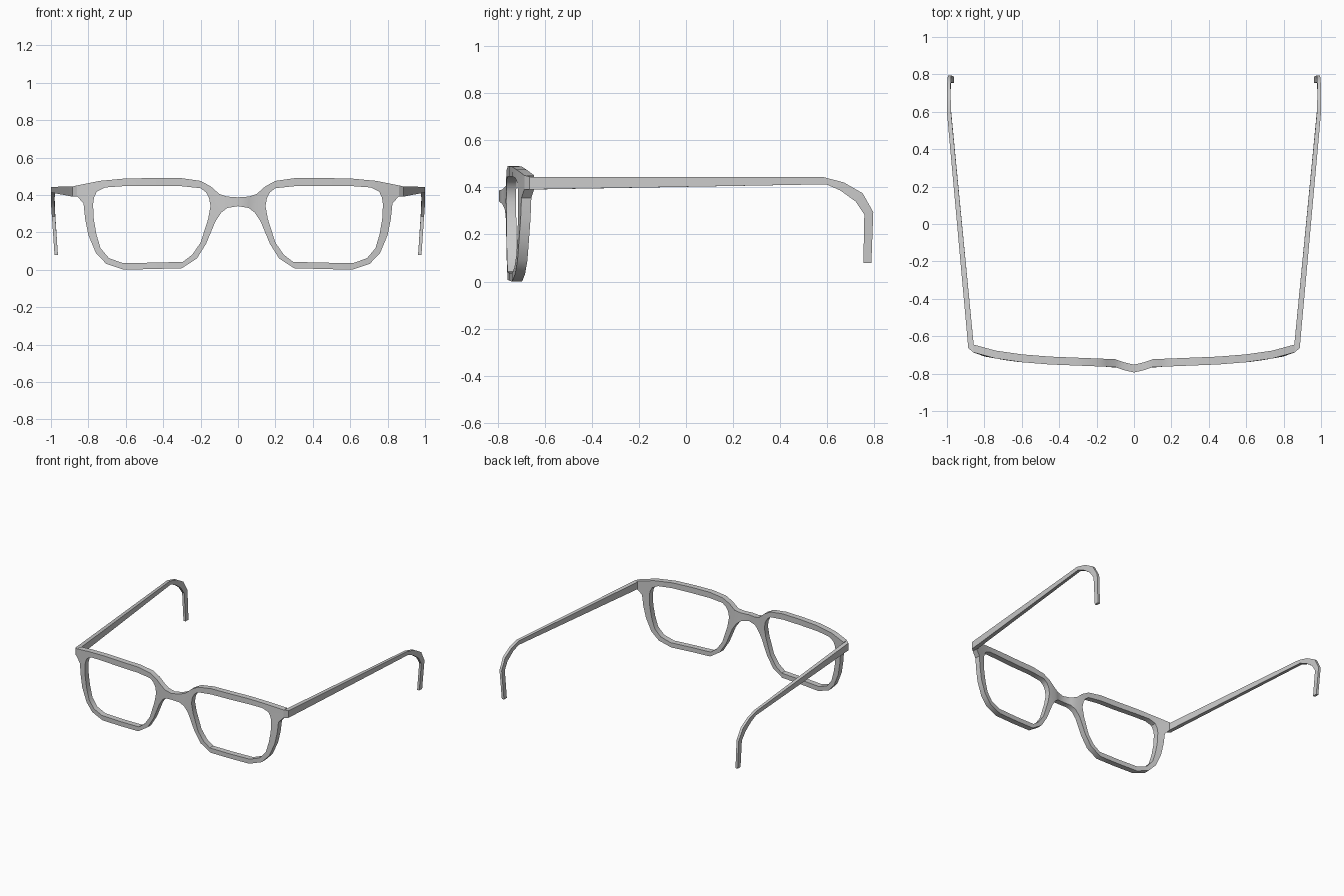
import bpy, bmesh, math

DEPTH = 0.042

# Wrap curve of the front, seen from above: (x, middle y)
WRAP = [(0, -0.773), (0.05, -0.762), (0.1, -0.744), (0.45, -0.730),
        (0.65, -0.714), (0.8, -0.687), (0.88, -0.658)]

# Rim profile around one lens: outer x, z, inner x, z
RIM = [(0.10, 0.405, 0.155, 0.385), (0.145, 0.445, 0.172, 0.415),
       (0.20, 0.475, 0.20, 0.436), (0.305, 0.49, 0.305, 0.447),
       (0.45, 0.49, 0.45, 0.447),
       (0.60, 0.488, 0.61, 0.447), (0.74, 0.475, 0.71, 0.44),
       (0.86, 0.451, 0.755, 0.418), (0.86, 0.392, 0.77, 0.385),
       (0.826, 0.355, 0.775, 0.35), (0.817, 0.27, 0.771, 0.27),
       (0.80, 0.185, 0.757, 0.19), (0.76, 0.09, 0.735, 0.115),
       (0.705, 0.032, 0.69, 0.062), (0.61, 0.0, 0.615, 0.035),
       (0.45, 0.004, 0.45, 0.038),
       (0.30, 0.008, 0.295, 0.042), (0.22, 0.06, 0.245, 0.08),
       (0.17, 0.14, 0.20, 0.145), (0.12, 0.26, 0.16, 0.27),
       (0.09, 0.305, 0.147, 0.34)]

# Half bridge: x, top z, bottom z
BRIDGE = [(0.058, 0.391, 0.33), (0, 0.387, 0.34)]

# Arm sections: outer x, inner x, top y, z, bottom y, z, inner edge y offset
ARM = [(0.860, 0.850, -0.685, 0.451, -0.685, 0.392, 0.038),
       (0.886, 0.857, -0.664, 0.445, -0.664, 0.391, 0.018),
       (0.999, 0.977, 0.585, 0.443, 0.595, 0.413, 0),
       (1.000, 0.980, 0.67, 0.421, 0.655, 0.387, 0),
       (0.999, 0.980, 0.75, 0.375, 0.72, 0.34, 0),
       (0.995, 0.977, 0.795, 0.295, 0.757, 0.285, 0),
       (0.981, 0.963, 0.787, 0.08, 0.753, 0.08, 0)]


def wrap_y(x):
    for (x0, y0), (x1, y1) in zip(WRAP, WRAP[1:]):
        if x <= x1:
            return y0 + (y1 - y0) * (x - x0) / (x1 - x0)
    return WRAP[-1][1]


def finish(name, bm):
    bmesh.ops.recalc_face_normals(bm, faces=bm.faces[:])
    mesh = bpy.data.meshes.new(name)
    bm.to_mesh(mesh)
    bm.free()
    mesh.shade_smooth()
    mesh.set_sharp_from_angle(angle=math.radians(35))
    obj = bpy.data.objects.new(name, mesh)
    bpy.context.collection.objects.link(obj)


def strip(bm, a, b, closed=False):
    n = len(a)
    for i in range(n if closed else n - 1):
        j = (i + 1) % n
        bm.faces.new((a[i], a[j], b[j], b[i]))


# Front frame: both rims and the bridge as one sheet, then thickened
bm = bmesh.new()
for side in (1, -1):
    def vert(x, z):
        return bm.verts.new((side * x, wrap_y(x) - DEPTH / 2, z))
    outer = [vert(r[0], r[1]) for r in RIM]
    inner = [vert(r[2], r[3]) for r in RIM]
    strip(bm, outer, inner, True)
    top = [outer[0]] + [vert(x, t) for x, t, b in BRIDGE]
    low = [outer[-1]] + [vert(x, b) for x, t, b in BRIDGE]
    strip(bm, top, low)
bmesh.ops.remove_doubles(bm, verts=bm.verts[:], dist=0.0005)
bmesh.ops.recalc_face_normals(bm, faces=bm.faces[:])
ret = bmesh.ops.extrude_face_region(bm, geom=bm.faces[:], use_keep_orig=True)
moved = [g for g in ret["geom"] if isinstance(g, bmesh.types.BMVert)]
bmesh.ops.translate(bm, verts=moved, vec=(0, DEPTH, 0))
finish("front_frame", bm)

# Temple arms with hooked ear tips
for name, side in (("right_arm", 1), ("left_arm", -1)):
    bm = bmesh.new()
    rings = []
    for xo, xi, yt, zt, yb, zb, dy in ARM:
        rings.append([bm.verts.new((side * x, y, z)) for x, y, z in
                      ((xo, yt, zt), (xi, yt + dy, zt),
                       (xi, yb + dy, zb), (xo, yb, zb))])
    for a, b in zip(rings, rings[1:]):
        strip(bm, a, b, True)
    bm.faces.new(rings[0])
    bm.faces.new(rings[-1])
    finish(name, bm)
